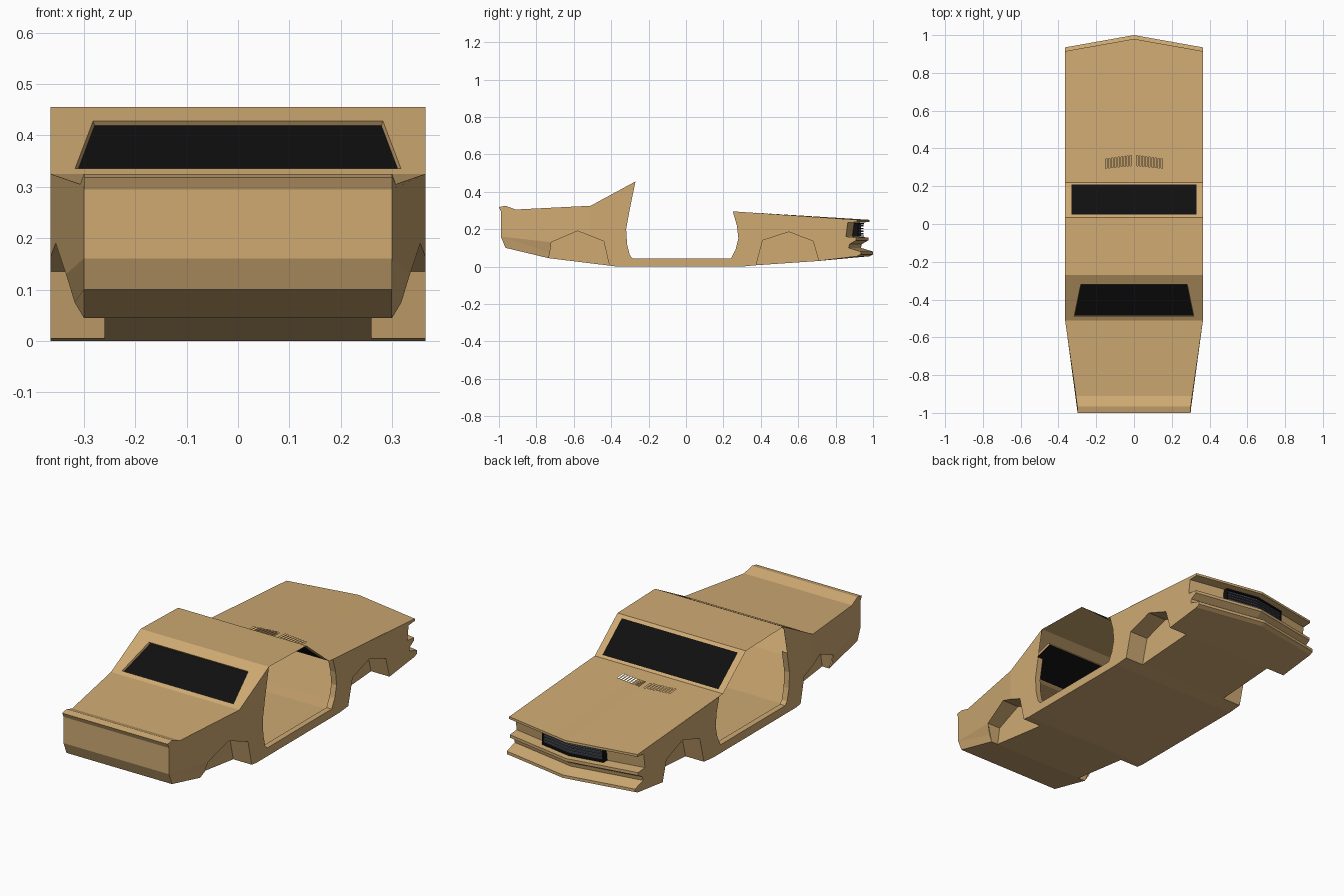
import bpy, bmesh

if "Cube" in bpy.data.objects:
    bpy.data.objects.remove(bpy.data.objects["Cube"])

W, T = 0.365, 0.30          # body half width, tail half width
WELL = 0.26                 # inner face of the wheel wells


def material(name, rgb):
    m = bpy.data.materials.new(name)
    m.diffuse_color = (*rgb, 1)
    m.use_nodes = True
    m.node_tree.nodes["Principled BSDF"].inputs["Base Color"].default_value = m.diffuse_color
    return m


PAINT = material("tan_paint", (0.62, 0.40, 0.17))
BLACK = material("black_glass", (0.005, 0.005, 0.005))
GREY = material("dark_grey", (0.07, 0.08, 0.10))


def make(name, faces, mat):
    bm = bmesh.new()
    for f in faces:
        bm.faces.new([bm.verts.new(p) for p in f])
    bmesh.ops.remove_doubles(bm, verts=bm.verts, dist=0.0005)
    bmesh.ops.recalc_face_normals(bm, faces=bm.faces)
    me = bpy.data.meshes.new(name)
    bm.to_mesh(me)
    bm.free()
    ob = bpy.data.objects.new(name, me)
    bpy.context.collection.objects.link(ob)
    me.materials.append(mat)
    return ob


def span(pts):
    """Full-width sheet through (half width, y, z) stations."""
    return [[(-a[0], *a[1:]), a, b, (-b[0], *b[1:])] for a, b in zip(pts, pts[1:])]


def both(faces):
    return faces + [[(-x, y, z) for x, y, z in reversed(f)] for f in faces]


def ring(outer, inner):
    return [[outer[i], outer[(i + 1) % 4], inner[(i + 1) % 4], inner[i]] for i in range(4)]


def tail_x(y):
    return W if y > -0.51 else W - (W - T) * min(1, (-0.51 - y) / 0.45)


def vee(x):                 # nose sweeps back towards the sides
    return -0.065 * abs(x) / W


# profiles in (y, z)
rear_arch = [(-0.735, 0.045), (-0.72, 0.13), (-0.58, 0.19), (-0.51, 0.163), (-0.44, 0.135), (-0.41, 0.005)]
front_arch = [(0.375, 0.007), (0.41, 0.14), (0.55, 0.185), (0.68, 0.135), (0.71, 0.03)]
door = [(-0.27, 0.455), (-0.30, 0.31), (-0.32, 0.20), (-0.315, 0.12), (-0.30, 0.06), (-0.285, 0.043),
        (0.24, 0.043), (0.265, 0.09), (0.28, 0.15), (0.272, 0.22), (0.25, 0.295)]
nose = [(0.98, 0.25), (0.98, 0.238), (0.93, 0.235), (0.92, 0.16), (0.975, 0.155), (0.975, 0.14),
        (0.94, 0.12), (0.935, 0.10), (1.0, 0.08), (1.0, 0.065), (0.98, 0.055)]
deck = [(-0.51, 0.325), (-0.91, 0.305), (-0.965, 0.325), (-1.0, 0.318), (-0.99, 0.295), (-0.99, 0.16)]

# side panels: flat flank with door opening, tapered rear quarter, tucked lower corner
flank = ([deck[0]] + door + [(y + vee(W), z) for y, z in nose] + front_arch[::-1]
         + [(0.30, 0.0), (-0.37, 0.0)] + rear_arch[:2:-1])
quarter = deck + rear_arch[1:4]
A, B, C = (T, -0.99, 0.16), (T, -0.965, 0.10), (T, -0.735, 0.045)
D, E = (0.318, -0.727, 0.075), (tail_x(-0.72), -0.72, 0.13)
sides = [[(W, y, z) for y, z in flank], [(tail_x(y), y, z) for y, z in quarter], [A, D, E], [A, B, C, D]]
make("side_panels", both(sides), PAINT)

# door jambs and sill tops
make("door_jambs", both([[(W, *a), (W, *b), (W - 0.03, *b), (W - 0.03, *a)]
                         for a, b in zip(door[1:], door[2:])]), PAINT)

# wheel wells
for name, arch in (("rear_wheel_wells", rear_arch), ("front_wheel_wells", front_arch)):
    out = [(T if p == rear_arch[0] else tail_x(p[0]), *p) for p in arch]
    inn = [(WELL, *p) for p in arch]
    make(name, both([inn] + [[out[i], out[i + 1], inn[i + 1], inn[i]] for i in range(len(arch) - 1)]), PAINT)

# boot lid and tail
make("boot_and_tail", span([(tail_x(y), y, z) for y, z in deck] + [B]), PAINT)

# floor pan, notched at the wells
floor = span([B, C])
floor += span([(WELL, -0.735, 0.045), (WELL, -0.41, 0.005)])
floor += span([(W, -0.41, 0.005), (W, -0.37, 0), (W, 0.30, 0), (W, 0.375, 0.007)])
floor += span([(WELL, 0.375, 0.007), (WELL, 0.71, 0.03)])
floor += both([[(0, 0.71, 0.03), (W, 0.71, 0.03), (W, 0.98 + vee(W), 0.055), (0, 0.98, 0.055)]])
make("floor_pan", floor, PAINT)

# swept nose and bumper
make("nose_and_bumper", both([[(0, *a), (W, a[0] + vee(W), a[1]), (W, b[0] + vee(W), b[1]), (0, *b)]
                              for a, b in zip(nose, nose[1:])]), PAINT)

# bonnet with two rows of vent slots
def bonnet_z(y):
    return 0.297 - (y - 0.22) * 0.047 / 0.76


xs = [0.0] + [0.014 + 0.008 * i for i in range(18)] + [W]
bonnet = []
for i, (a, b) in enumerate(zip(xs, xs[1:])):
    rows = []
    for x in (a, b):
        s = min(x, 0.15) / 0.15
        ys = [0.22, 0.31 - 0.015 * s, 0.365 - 0.02 * s]
        rows.append([(x, y, bonnet_z(y)) for y in ys] + [(x, 0.98 + vee(x), 0.25)])
    for j in range(3):
        if not (j == 1 and i % 2 == 1 and i < 18):
            bonnet.append([rows[0][j], rows[1][j], rows[1][j + 1], rows[0][j + 1]])
make("bonnet", both(bonnet), PAINT)

# roof sheet
make("roof", span([(W, -0.27, 0.455), (W, 0.035, 0.447)]), PAINT)

# windscreen frame and glass
def screen(y, x):
    return (x, y, 0.447 - (y - 0.035) * 0.150 / 0.185)


outer = [screen(0.22, -W), screen(0.22, W), screen(0.035, W), screen(0.035, -W)]
inner = [screen(0.208, -0.33), screen(0.208, 0.33), screen(0.05, 0.33), screen(0.05, -0.33)]
make("windscreen_frame", ring(outer, inner), PAINT)
make("windscreen_glass", [inner], BLACK)

# rear window frame with recessed glass
def slope(y, x):
    return (x, y, 0.325 + (y + 0.51) * 0.13 / 0.24)


outer = [slope(-0.51, -W), slope(-0.51, W), slope(-0.27, W), slope(-0.27, -W)]
inner = [slope(-0.49, -0.317), slope(-0.49, 0.317), slope(-0.32, 0.282), slope(-0.32, -0.282)]
glass = [(x * 0.99, y + 0.006, z - 0.009) for x, y, z in inner]
make("rear_window_frame", ring(outer, inner) + ring(inner, glass), PAINT)
make("rear_window_glass", [glass], BLACK)

# grille: black surround and grey slats following the swept nose
def vee_bar(x0, x1, y0, y1, z0, z1):
    sec = [[(x, y + vee(x), z) for y, z in ((y0, z0), (y1, z0), (y1, z1), (y0, z1))] for x in (x0, x1)]
    return ring(sec[0], sec[1]) + [sec[1]] + ([sec[0]] if x0 else [])


make("grille_surround", both(vee_bar(0, 0.175, 0.92, 0.952, 0.160, 0.167)
                             + vee_bar(0, 0.175, 0.92, 0.952, 0.225, 0.232)
                             + vee_bar(0.168, 0.175, 0.92, 0.952, 0.167, 0.225)), BLACK)
slats = vee_bar(0, 0.168, 0.92, 0.936, 0.167, 0.225)
for k in range(4):
    z = 0.172 + 0.014 * k
    slats += vee_bar(0, 0.168, 0.936, 0.948, z, z + 0.007)
make("grille_slats", both(slats), GREY)
